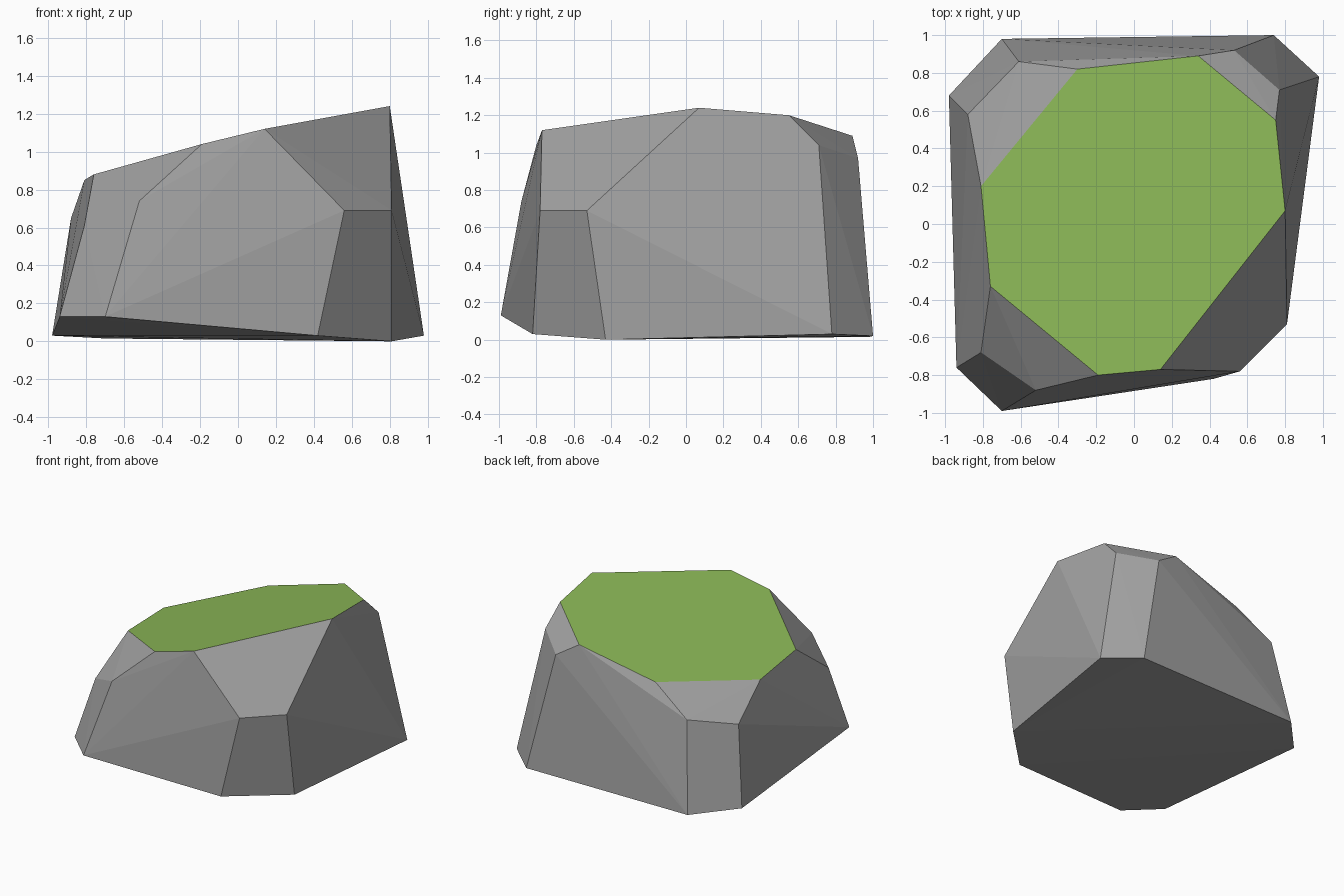
import bpy
import bmesh

default_cube = bpy.data.objects.get("Cube")
if default_cube:
    bpy.data.objects.remove(default_cube, do_unlink=True)


def make_material(name, colour):
    material = bpy.data.materials.new(name)
    material.use_nodes = True
    material.diffuse_color = (*colour, 1)
    shader = material.node_tree.nodes["Principled BSDF"]
    shader.inputs["Base Color"].default_value = (*colour, 1)
    shader.inputs["Roughness"].default_value = 0.9
    return material


stone_grey = make_material("stone grey", (0.36, 0.36, 0.36))
grass_green = make_material("grass green", (0.26, 0.48, 0.095))

# Tilted grassy cap outline
cap_ring = [
    (-0.30, 0.82, 0.93), (0.34, 0.89, 1.09), (0.75, 0.55, 1.20), (0.80, 0.07, 1.24),
    (0.14, -0.77, 1.12), (-0.19, -0.80, 1.04), (-0.76, -0.33, 0.88), (-0.81, 0.20, 0.85),
]
# Chipped corners: one pair of points for each
corner_ring = [
    (-0.88, 0.58, 0.65), (-0.61, 0.86, 0.72), (0.53, 0.92, 0.97), (0.77, 0.71, 1.04),
    (0.81, -0.53, 0.69), (0.56, -0.78, 0.69), (-0.52, -0.88, 0.74), (-0.81, -0.68, 0.61),
]
# Uneven underside outline
base_ring = [
    (-0.98, 0.68, 0.03), (-0.70, 0.98, 0.015), (0.74, 1.0, 0.02), (0.98, 0.78, 0.03),
    (0.81, -0.43, 0), (0.42, -0.82, 0.03), (-0.70, -0.99, 0.13), (-0.94, -0.76, 0.13),
]

# Wrap the three outlines in one faceted boulder
bm = bmesh.new()
cap_verts = {bm.verts.new(point) for point in cap_ring}
for point in corner_ring + base_ring:
    bm.verts.new(point)
bmesh.ops.convex_hull(bm, input=list(bm.verts))
bmesh.ops.recalc_face_normals(bm, faces=list(bm.faces))

# Grass covers only the faces inside the cap outline
for face in bm.faces:
    face.smooth = False
    face.material_index = int(all(vert in cap_verts for vert in face.verts))

# Merge the cap into flat ground
cap_edges = [edge for edge in bm.edges
             if all(face.material_index for face in edge.link_faces)]
bmesh.ops.dissolve_edges(bm, edges=cap_edges, use_verts=False)

mesh = bpy.data.meshes.new("grassy_boulder")
bm.to_mesh(mesh)
bm.free()
for material in (stone_grey, grass_green):
    mesh.materials.append(material)
boulder = bpy.data.objects.new("grassy_boulder", mesh)
bpy.context.collection.objects.link(boulder)
